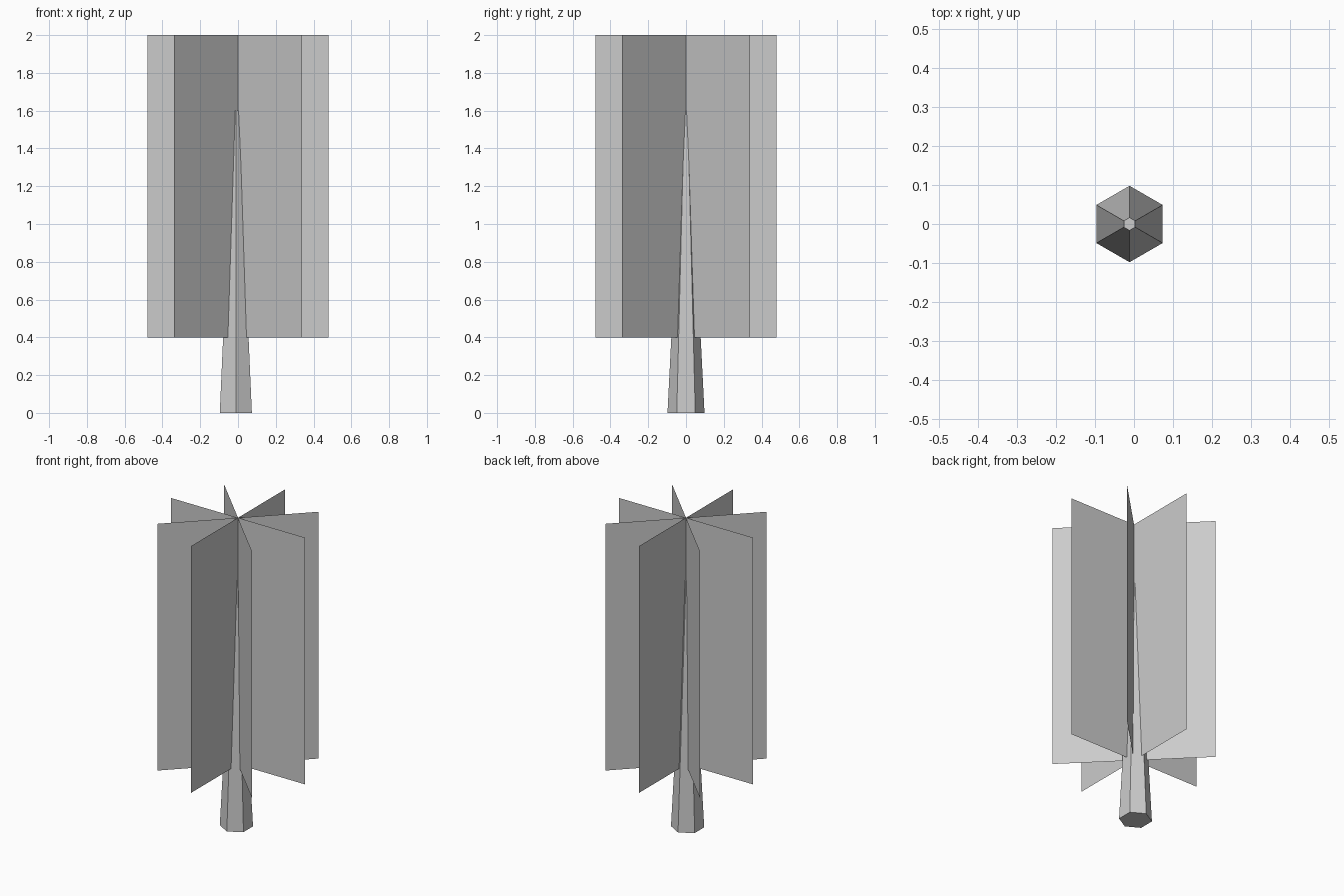
import bpy, bmesh
from math import sin, cos, pi

if "Cube" in bpy.data.objects:
    bpy.data.objects.remove(bpy.data.objects["Cube"])


def make_object(name, bm):
    mesh = bpy.data.meshes.new(name)
    bm.to_mesh(mesh)
    bm.free()
    obj = bpy.data.objects.new(name, mesh)
    bpy.context.collection.objects.link(obj)
    return obj


# Trunk: tapered hexagonal post, corners on the y axis, slightly off centre
HEIGHT, BASE_R, TOP_R, TRUNK_X = 1.6, 0.098, 0.0167, -0.0115
bm = bmesh.new()
rings = [[bm.verts.new((r * sin(i * pi / 3), r * cos(i * pi / 3), z)) for i in range(6)]
         for r, z in ((BASE_R, 0), (TOP_R, HEIGHT))]
for i in range(6):
    j = (i + 1) % 6
    bm.faces.new((rings[0][i], rings[0][j], rings[1][j], rings[1][i]))
for ring in rings:
    bm.faces.new(ring)
bmesh.ops.recalc_face_normals(bm, faces=bm.faces)
trunk = make_object("trunk", bm)
trunk.location.x = TRUNK_X

# Foliage: four upright sheets crossing on the centre line
HALF_WIDTH, BOTTOM, TOP = 0.48, 0.4, 2.0
for k in range(4):
    a = k * pi / 4
    dx, dy = HALF_WIDTH * cos(a), HALF_WIDTH * sin(a)
    bm = bmesh.new()
    corners = [(-dx, -dy, BOTTOM), (dx, dy, BOTTOM), (dx, dy, TOP), (-dx, -dy, TOP)]
    bm.faces.new([bm.verts.new(c) for c in corners])
    make_object(f"foliage_sheet_{k + 1}", bm)
